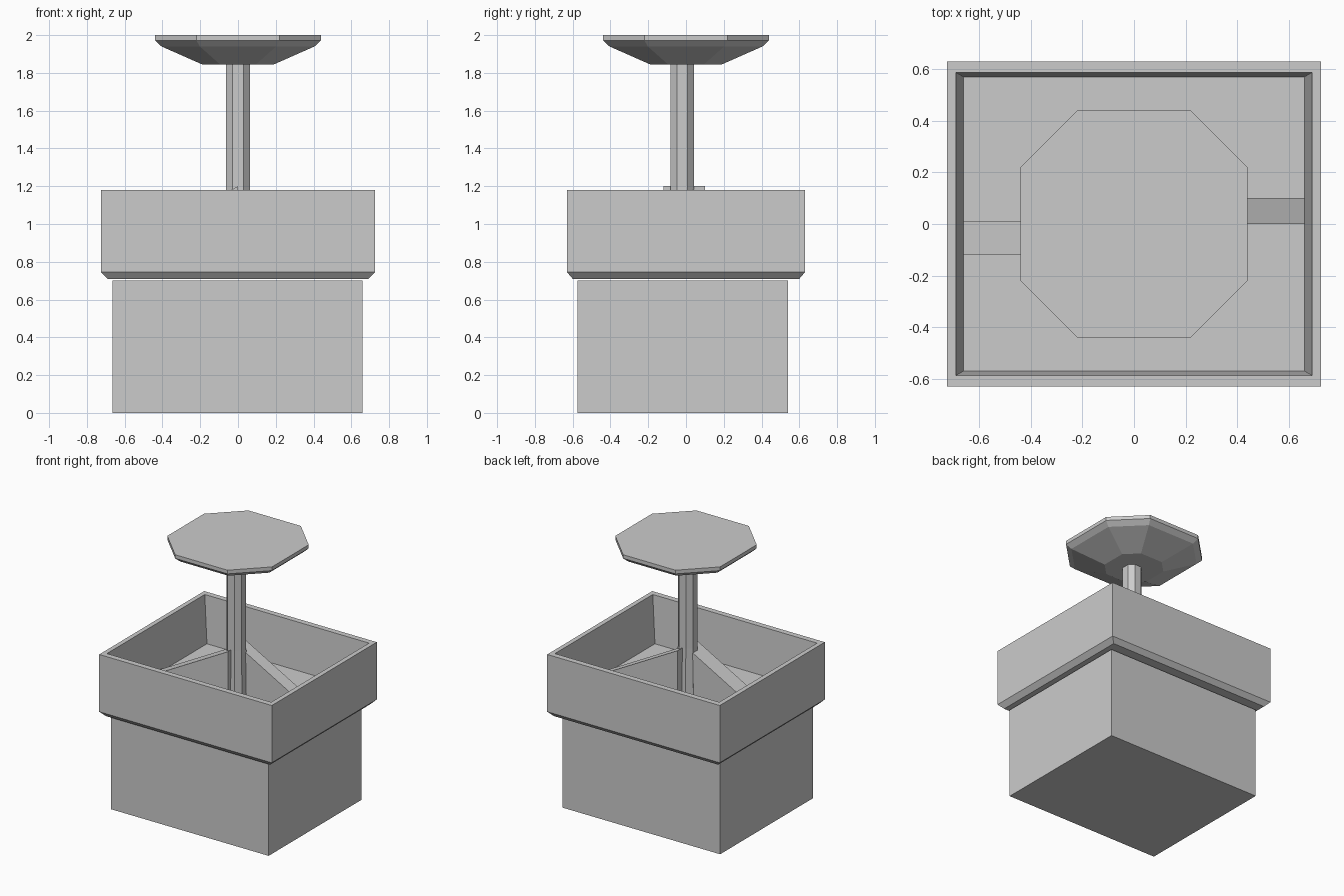
import bpy

if "Cube" in bpy.data.objects:
    bpy.data.objects.remove(bpy.data.objects["Cube"])


def make(name, verts, faces):
    me = bpy.data.meshes.new(name)
    me.from_pydata(verts, [], faces)
    me.validate()
    ob = bpy.data.objects.new(name, me)
    bpy.context.collection.objects.link(ob)
    return ob


def loft(name, rings):
    """Skin a stack of equal-sized rings, closing both ends."""
    n = len(rings[0])
    verts = [p for r in rings for p in r]
    faces = [tuple(reversed(range(n)))]
    for k in range(len(rings) - 1):
        for i in range(n):
            j = (i + 1) % n
            faces.append((k * n + i, k * n + j, (k + 1) * n + j, (k + 1) * n + i))
    faces.append(tuple(range((len(rings) - 1) * n, len(rings) * n)))
    return make(name, verts, faces)


def rect(x0, x1, y0, y1, z):
    return [(x0, y0, z), (x1, y0, z), (x1, y1, z), (x0, y1, z)]


def centred(hx, hy, z):
    return rect(-hx, hx, -hy, hy, z)


def octagon(r, z, cut=0.5, cx=0, cy=0):
    pts = [(1, -cut), (1, cut), (cut, 1), (-cut, 1),
           (-1, cut), (-1, -cut), (-cut, -1), (cut, -1)]
    return [(cx + r * x, cy + r * y, z) for x, y in pts]


# Lower block
loft("base_block", [rect(-0.665, 0.66, -0.575, 0.54, 0),
                    rect(-0.665, 0.66, -0.575, 0.54, 0.70)])

# Open tray: chamfered underside, outer wall, thin lip, inner wall and floor
loft("tray", [centred(0.69, 0.60, 0.71), centred(0.725, 0.63, 0.745),
              centred(0.725, 0.63, 1.18), centred(0.69, 0.587, 1.18),
              centred(0.66, 0.57, 0.82)])

# Central post
loft("post", [octagon(0.07, 0.82, 0.45, 0, -0.02),
              octagon(0.063, 1.20, 0.45, 0, -0.02),
              octagon(0.063, 1.85, 0.45, 0, -0.02)])


# Sloping braces from the post down to the tray walls
def brace(name, x_end, y0, y1):
    profile = [(0, 0.82), (x_end, 0.82), (x_end, 0.84), (0, 1.20)]
    if x_end > 0:
        profile.reverse()
    loft(name, [[(x, y, z) for x, z in profile] for y in (y0, y1)])


brace("brace_left", -0.66, -0.12, 0.01)
brace("brace_right", 0.66, 0.0, 0.10)

# Octagonal dish on top
loft("top_dish", [octagon(0.19, 1.845), octagon(0.405, 1.94),
                  octagon(0.44, 1.972), octagon(0.44, 2.0)])
